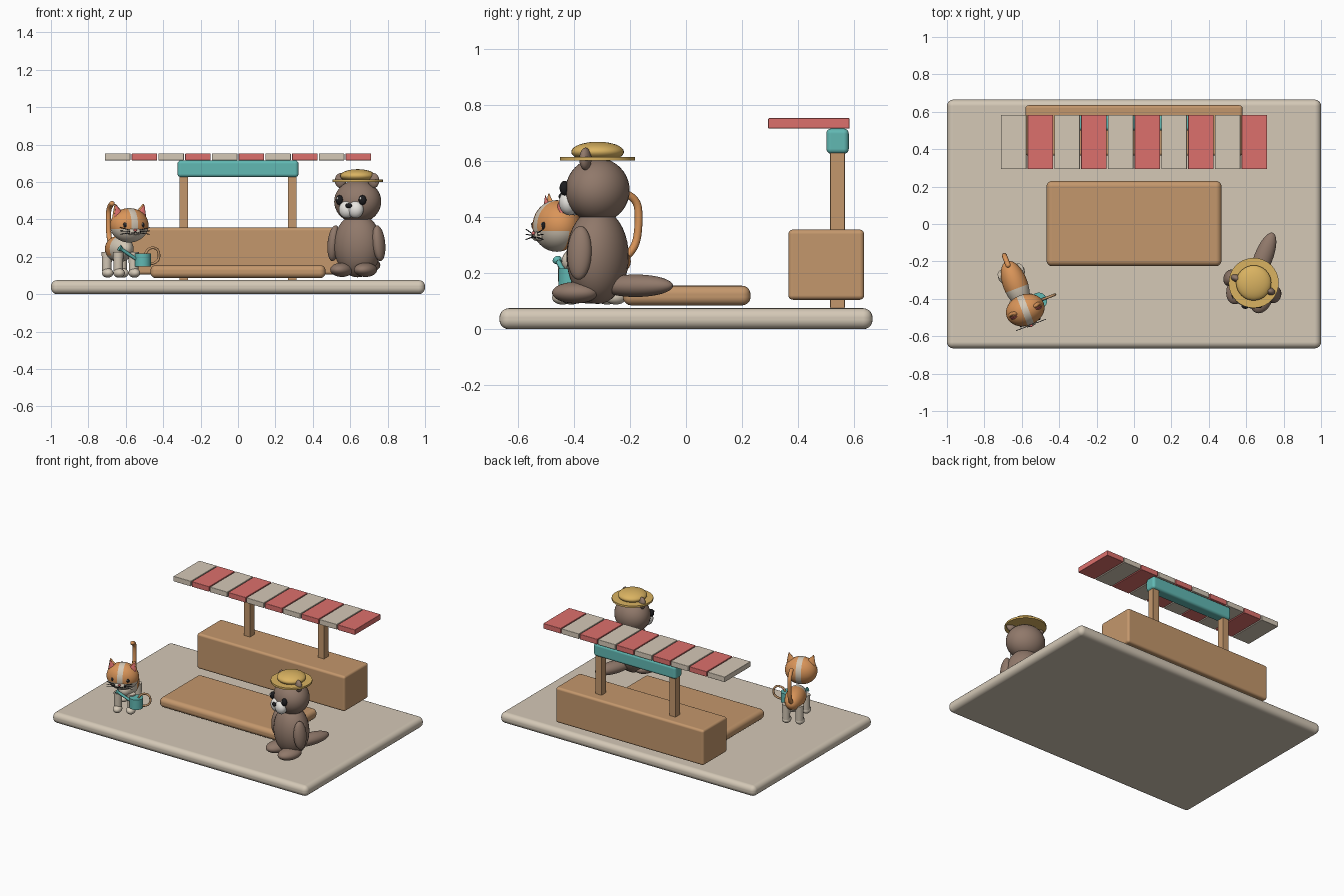
import bpy, bmesh
from math import radians, pi
from mathutils import Matrix, Vector, Euler

cube = bpy.data.objects.get("Cube")
if cube:
    bpy.data.objects.remove(cube)


def material(name, *rgb):
    m = bpy.data.materials.new(name)
    m.use_nodes = True
    m.diffuse_color = (*rgb, 1)
    m.node_tree.nodes["Principled BSDF"].inputs["Base Color"].default_value = (*rgb, 1)
    return m


cream = material("cream", 0.66, 0.58, 0.47)
wood = material("wood", 0.55, 0.31, 0.15)
red = material("coral red", 0.72, 0.16, 0.15)
teal = material("teal", 0.12, 0.48, 0.45)
fur = material("brown fur", 0.28, 0.19, 0.145)
straw = material("straw", 0.70, 0.45, 0.12)
orange = material("orange fur", 0.70, 0.30, 0.10)
black = material("black", 0.012, 0.012, 0.014)
white = material("white", 0.82, 0.80, 0.76)

frame = Matrix()  # placement of the figure being built


def place(pos, rot=(0, 0, 0), scale=(1, 1, 1)):
    return frame @ Matrix.LocRotScale(Vector(pos), Euler([radians(a) for a in rot]), Vector(scale))


def finish(name, bm, mats, matrix, smooth=True):
    mesh = bpy.data.meshes.new(name)
    bm.to_mesh(mesh)
    bm.free()
    for m in mats:
        mesh.materials.append(m)
    for p in mesh.polygons:
        p.use_smooth = smooth
    obj = bpy.data.objects.new(name, mesh)
    bpy.context.collection.objects.link(obj)
    obj.matrix_world = matrix
    return obj


def box(name, mat, lo, hi, bevel):
    lo, hi = Vector(lo), Vector(hi)
    bm = bmesh.new()
    bmesh.ops.create_cube(bm, size=1)
    bmesh.ops.scale(bm, vec=hi - lo, verts=bm.verts)
    obj = finish(name, bm, [mat], place((lo + hi) / 2))
    mod = obj.modifiers.new("rounded edges", "BEVEL")
    mod.width, mod.segments, mod.harden_normals = bevel, 5, True
    return obj


def ball(name, mat, pos, radii, rot=(0, 0, 0), patch=None, cuts=()):
    """Ellipsoid; faces that meet the patch rule take the cream colour."""
    bm = bmesh.new()
    bmesh.ops.create_uvsphere(bm, u_segments=32, v_segments=20, radius=1)
    for co, no in cuts:
        bmesh.ops.bisect_plane(bm, geom=bm.verts[:] + bm.edges[:] + bm.faces[:],
                               plane_co=co, plane_no=no)
    if patch:
        for f in bm.faces:
            f.material_index = int(patch(f.calc_center_median()))
    return finish(name, bm, [mat, cream], place(pos, rot, radii))


def cone(name, mat, pos, r1, r2, depth, rot=(0, 0, 0), scale=(1, 1, 1), sides=32):
    bm = bmesh.new()
    bmesh.ops.create_cone(bm, cap_ends=True, segments=sides, radius1=r1, radius2=r2, depth=depth)
    obj = finish(name, bm, [mat], place(pos, rot, scale))
    bpy.ops.object.select_all(action="DESELECT")
    bpy.context.view_layer.objects.active = obj
    obj.select_set(True)
    bpy.ops.object.shade_smooth_by_angle(angle=radians(40))
    return obj


def tube(name, mat, points, radius):
    cu = bpy.data.curves.new(name, "CURVE")
    cu.dimensions = "3D"
    cu.bevel_depth, cu.bevel_resolution, cu.use_fill_caps = radius, 3, True
    s = cu.splines.new("NURBS")
    s.points.add(len(points) - 1)
    for p, co in zip(s.points, points):
        p.co = (*co, 1)
    s.use_endpoint_u, s.order_u, s.resolution_u = True, 3, 8
    cu.materials.append(mat)
    obj = bpy.data.objects.new(name, cu)
    bpy.context.collection.objects.link(obj)
    obj.matrix_world = frame
    return obj


SIDES = (("left", 1), ("right", -1))

# Ground slab, low deck and stall
box("ground_slab", cream, (-1, -0.665, 0), (1, 0.665, 0.075), 0.034)
box("low_deck", wood, (-0.468, -0.225, 0.085), (0.468, 0.23, 0.155), 0.03)
box("counter", wood, (-0.58, 0.365, 0.105), (0.58, 0.635, 0.355), 0.016)
for side, s in SIDES:
    box(side + "_post", wood, (s * 0.29 - 0.024, 0.514, 0.075), (s * 0.29 + 0.024, 0.566, 0.65), 0.003)
box("sign_board", teal, (-0.323, 0.5, 0.625), (0.323, 0.58, 0.715), 0.018)
for i in range(10):
    x = (i - 4.5) * 0.143
    box(f"awning_slat_{i + 1}", red if i % 2 else cream,
        (x - 0.068, 0.293, 0.715), (x + 0.068, 0.583, 0.752), 0.003)

# Brown animal with a straw hat
frame = Matrix.Translation((0.64, -0.315, 0)) @ Matrix.Rotation(radians(-21), 4, "Z")
ball("beaver_body", fur, (0, 0, 0.26), (0.13, 0.108, 0.17))
ball("beaver_head", fur, (0, 0, 0.495), (0.128, 0.112, 0.115))
ball("beaver_tail", fur, (0, 0.145, 0.155), (0.05, 0.142, 0.04))
for side, s in SIDES:
    ball(f"beaver_{side}_arm", fur, (s * 0.128, -0.02, 0.272), (0.033, 0.045, 0.096), (0, s * -6, 0))
    ball(f"beaver_{side}_foot", fur, (s * 0.068, -0.06, 0.13), (0.058, 0.085, 0.038))
    ball(f"beaver_{side}_ear", fur, (s * 0.095, -0.01, 0.607), (0.031, 0.02, 0.04))
    ball(f"beaver_{side}_eye", black, (s * 0.066, -0.1, 0.503), (0.021, 0.018, 0.026))
    ball(f"beaver_{side}_eye_glint", white, (s * 0.066 - 0.006, -0.116, 0.512), (0.006, 0.004, 0.007))
    ball(f"beaver_{side}_cheek", white, (s * 0.025, -0.098, 0.452), (0.044, 0.036, 0.046))
ball("beaver_nose", black, (0, -0.135, 0.473), (0.018, 0.012, 0.013))
cone("hat_brim", straw, (0, 0, 0.607), 0.134, 0.134, 0.013)
ball("hat_crown", straw, (0, 0, 0.632), (0.094, 0.094, 0.036))

# Cat: patched body, head and legs
frame = Matrix.Translation((-0.635, -0.32, 0)) @ Matrix.Rotation(radians(21), 4, "Z")
ball("cat_body", orange, (0, 0, 0.242), (0.066, 0.13, 0.07),
     patch=lambda c: c.y < -0.2 or c.z < -0.5,
     cuts=[((0, -0.2, 0), (0, 1, 0)), ((0, 0, -0.5), (0, 0, 1))])
ball("cat_head", orange, (0, -0.15, 0.368), (0.106, 0.084, 0.092),
     patch=lambda c: abs(c.x) < 0.17 or (c.z < -0.2 and c.y < 0.1),
     cuts=[((0.17, 0, 0), (1, 0, 0)), ((-0.17, 0, 0), (1, 0, 0)),
           ((0, 0, -0.2), (0, 0, 1)), ((0, 0.1, 0), (0, 1, 0))])
for side, s in SIDES:
    for end, y in (("front", -0.1), ("back", 0.07)):
        cone(f"cat_{end}_{side}_leg", cream, (s * 0.044, y, 0.165), 0.024, 0.028, 0.12, sides=20)
        ball(f"cat_{end}_{side}_paw", cream, (s * 0.044, y - 0.012, 0.113), (0.03, 0.038, 0.025))
    # Ears with coral linings
    cone(f"cat_{side}_ear", orange, (s * 0.072, -0.15, 0.45), 0.036, 0.003, 0.068,
         (0, s * 16, 0), (1, 0.6, 1), 20)
    cone(f"cat_{side}_ear_lining", red, (s * 0.073, -0.163, 0.449), 0.026, 0.002, 0.056,
         (0, s * 16, 0), (1, 0.5, 1), 20)
    # Face details
    ball(f"cat_{side}_eye", black, (s * 0.05, -0.219, 0.37), (0.011, 0.008, 0.014))
    ball(f"cat_{side}_eye_glint", white, (s * 0.05 - 0.003, -0.227, 0.375), (0.003, 0.002, 0.004))
    ball(f"cat_{side}_muzzle", cream, (s * 0.015, -0.222, 0.333), (0.022, 0.018, 0.018))
    tube(f"cat_{side}_mouth", black, [(0, -0.242, 0.334), (s * 0.01, -0.242, 0.321),
                                      (s * 0.023, -0.238, 0.329)], 0.002)
    for k in (-1, 0, 1):
        tube(f"cat_{side}_whisker_{k + 2}", black,
             [(s * 0.03, -0.236, 0.335 + k * 0.008), (s * 0.085, -0.235, 0.338 + k * 0.018)], 0.0018)
ball("cat_nose", red, (0, -0.24, 0.342), (0.009, 0.006, 0.007))
tube("cat_tail", orange, [(0, 0.1, 0.25), (0, 0.15, 0.28), (0, 0.165, 0.39),
                          (0, 0.155, 0.47), (0, 0.105, 0.485)], 0.014)
ball("cat_tail_tip", orange, (0, 0.107, 0.484), (0.014, 0.014, 0.014))

# Watering can
cone("can_body", teal, (0.085, -0.13, 0.182), 0.044, 0.044, 0.07)
tube("can_spout", teal, [(0.06, -0.13, 0.18), (0, -0.13, 0.215), (-0.04, -0.13, 0.242)], 0.009)
cone("can_rose", teal, (-0.042, -0.13, 0.243), 0.01, 0.017, 0.016, (0, -60, 0))
handle = tube("can_handle", wood, [(0.1, -0.13, 0.215), (0.115, -0.13, 0.25), (0.178, -0.13, 0.245),
                                   (0.178, -0.13, 0.165), (0.12, -0.13, 0.16)], 0.007)
